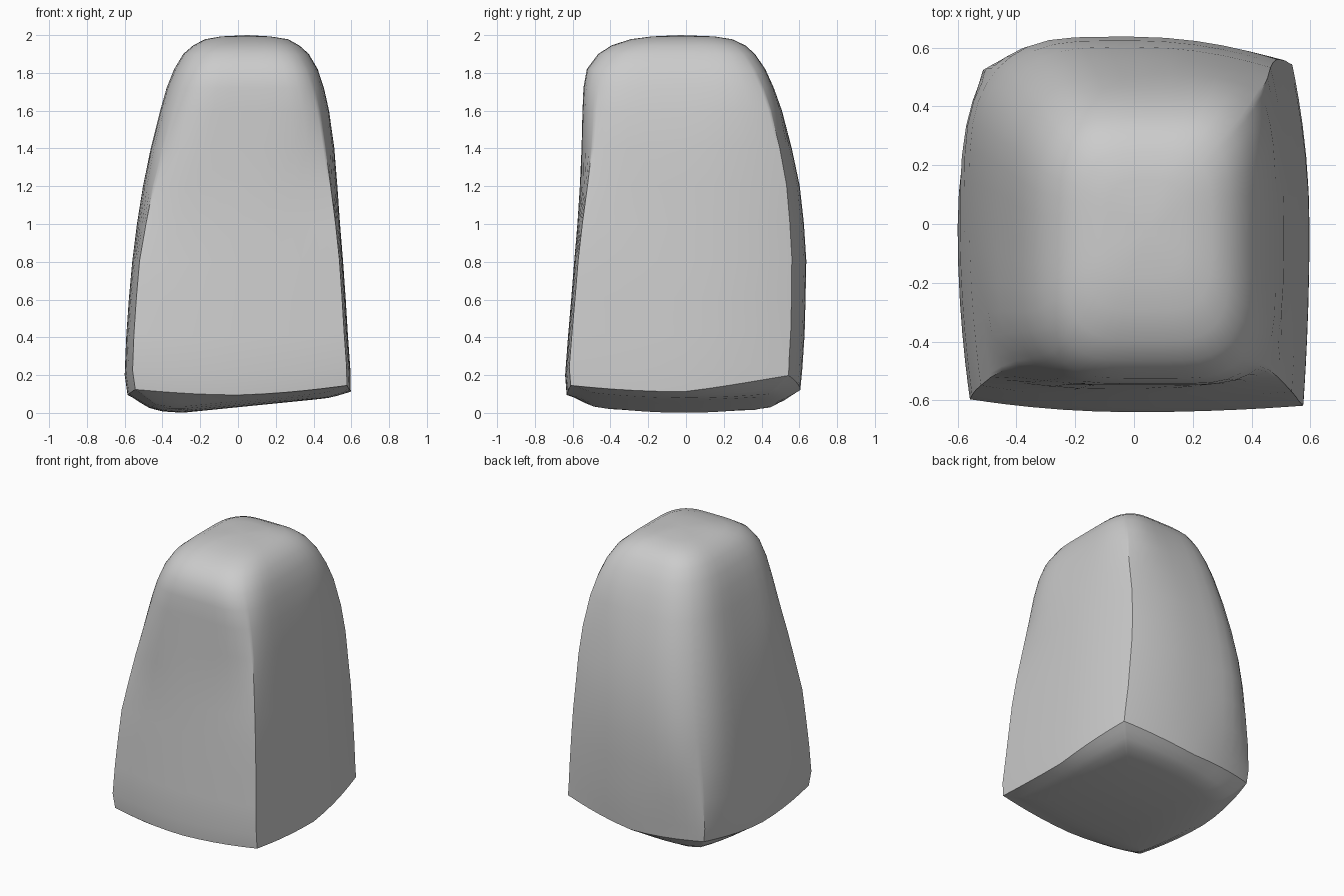
import bpy, bmesh, math

if "Cube" in bpy.data.objects:
    bpy.data.objects.remove(bpy.data.objects["Cube"])

N = 7  # segments per half side

# z, x min, x max, y min, y max, corner fullness (front-right, back-right, back-left, front-left)
LEVELS = [
    (0.095, -.585, .597, -.632, .605, .965, .90, .86, .93),
    (0.20, -.600, .596, -.640, .615, .965, .89, .855, .93),
    (0.40, -.592, .582, -.625, .628, .965, .885, .845, .93),
    (0.60, -.578, .570, -.608, .633, .965, .88, .835, .93),
    (0.80, -.560, .556, -.592, .637, .965, .875, .825, .93),
    (1.00, -.535, .540, -.575, .624, .955, .875, .82, .91),
    (1.20, -.503, .526, -.562, .602, .93, .88, .81, .89),
    (1.40, -.462, .510, -.553, .560, .90, .885, .81, .865),
    (1.60, -.412, .482, -.548, .508, .88, .885, .81, .845),
    (1.72, -.378, .455, -.543, .465, .865, .88, .81, .83),
    (1.82, -.338, .422, -.525, .420, .85, .87, .81, .82),
    (1.90, -.290, .375, -.465, .365, .84, .86, .82, .82),
    (1.945, -.238, .325, -.395, .315, .84, .85, .83, .82),
    (1.978, -.175, .265, -.295, .245, .83, .83, .83, .82),
    (1.993, -.090, .170, -.180, .150, .82, .82, .82, .82),
]
# height at which each corner crease has faded out
CREASE_TOP = (1.75, 1.9, 0.7, 1.5)


def quarter(c, sharp):
    """Unit quarter outline bulging through (c, c); creased or fully round."""
    k = sharp * 2 + (1 - sharp) * c / (1 - c)
    side = [math.sin(math.pi / 2 * i / N) for i in range(N + 1)]
    half = [(1 - (1 - c) * t ** k, c * t) for t in side]
    return half + [(y, x) for x, y in half[-2:0:-1]]


def outline(level):
    z, x0, x1, y0, y1, fr, br, bl, fl = level
    cx, cy, hx, hy = (x0 + x1) / 2, (y0 + y1) / 2, (x1 - x0) / 2, (y1 - y0) / 2
    pts = []
    for i, c in enumerate((fr, br, bl, fl)):
        sharp = min(1, max(0, (CREASE_TOP[i] - z) / 0.45))
        a = (i - 1) * math.pi / 2
        ca, sa = round(math.cos(a)), round(math.sin(a))
        for u, v in quarter(c, sharp):
            u, v = u * ca - v * sa, u * sa + v * ca
            # the bottom rim lifts at the corners and towards the back
            back_right = max(0, u) * max(0, v)
            lift = .045 * (u * v) ** 2 + .03 * max(0, v) + .02 * max(0, u) + .055 * back_right
            pts.append((cx + hx * u, cy + hy * v, z + lift * (1 - z / 2) ** 3))
    return pts


def underside(x, y):
    return .1 * max(0, x + .3) + .8 * max(0, -.3 - x) ** 2 + .12 * y * y


# Underside dome turning up to the rim, then tapering body and cap
rings = []
rim = outline(LEVELS[0])
for s in (.12, .3, .5, .68, .8, .88, .95):
    w = max(0, (s - .75) / .25) ** 2
    ring = []
    for x, y, z in rim:
        low = min(underside(x * s, y * s), z - .01)
        ring.append((x * s, y * s, low + (z - low) * w))
    rings.append(ring)
rim_index = len(rings)
rings += [outline(level) for level in LEVELS]

bm = bmesh.new()
loops = [[bm.verts.new(p) for p in ring] for ring in rings]
n = len(loops[0])
for a, b in zip(loops, loops[1:]):
    for i in range(n):
        j = (i + 1) % n
        bm.faces.new((a[i], a[j], b[j], b[i]))
for loop, tip in ((loops[0], (0, 0, underside(0, 0))), (loops[-1], (.05, -.03, 2))):
    v = bm.verts.new(tip)
    for i in range(n):
        bm.faces.new((loop[i], loop[(i + 1) % n], v))
bmesh.ops.recalc_face_normals(bm, faces=bm.faces)

mesh = bpy.data.meshes.new("standing_stone")
bm.to_mesh(mesh)
bm.free()
stone = bpy.data.objects.new("standing_stone", mesh)
bpy.context.collection.objects.link(stone)
bpy.context.view_layer.objects.active = stone
stone.select_set(True)
bpy.ops.object.shade_smooth_by_angle(angle=math.radians(36))

# Keep the whole bottom rim crisp
rim_verts = range(rim_index * n, (rim_index + 1) * n)
for e in mesh.edges:
    if e.vertices[0] in rim_verts and e.vertices[1] in rim_verts:
        e.use_edge_sharp = True
